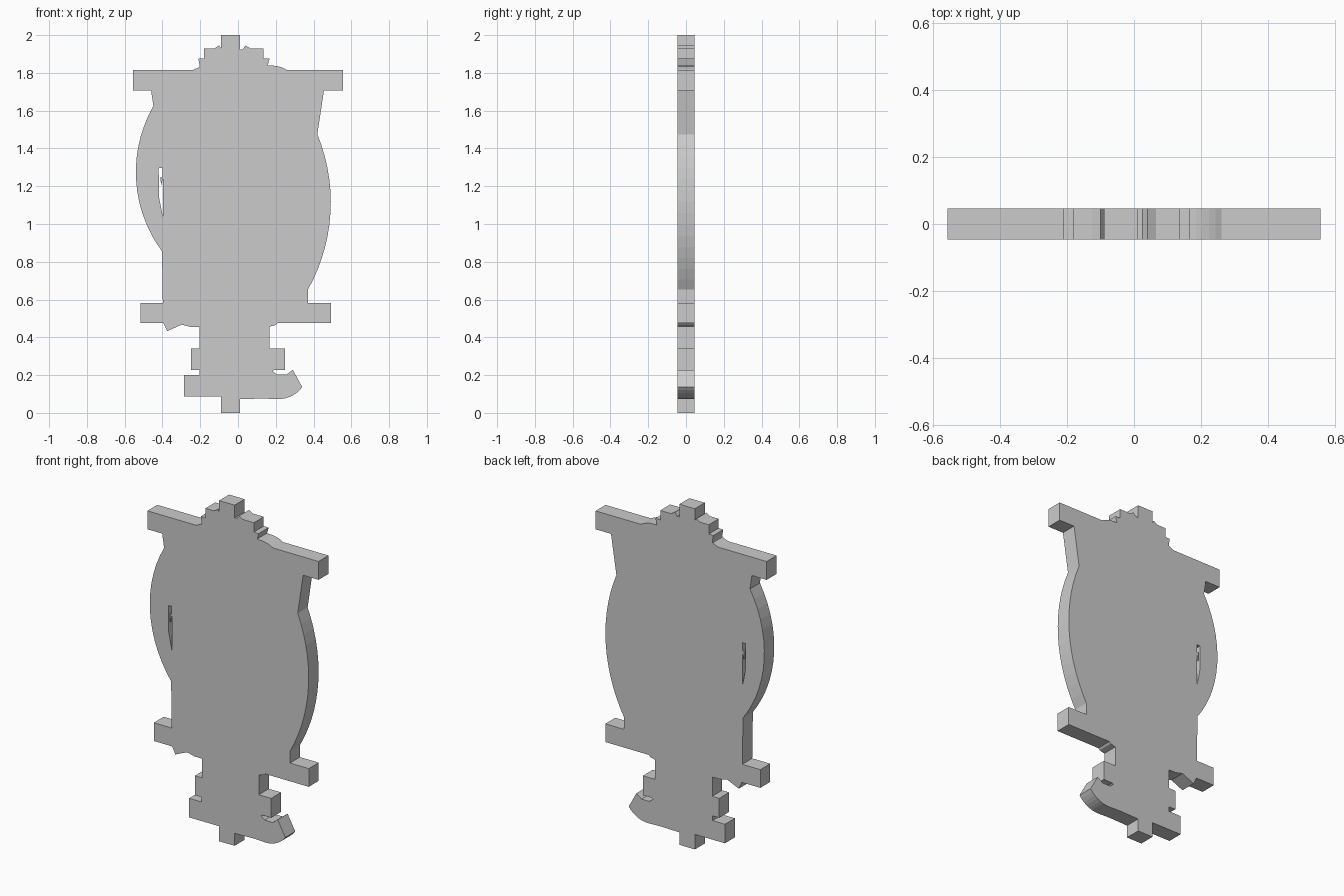
import bpy
from math import atan2, cos, sin, pi
from mathutils import Matrix, Vector

if "Cube" in bpy.data.objects:
    bpy.data.objects.remove(bpy.data.objects["Cube"])

HALF_THICKNESS = 0.046


def arc(a, b, c, n=14):
    """Points on the circle from a through b to c."""
    (ax, ay), (bx, by), (cx, cy) = a, b, c
    d = 2 * (ax * (by - cy) + bx * (cy - ay) + cx * (ay - by))
    sa, sb, sc = ax * ax + ay * ay, bx * bx + by * by, cx * cx + cy * cy
    ux = (sa * (by - cy) + sb * (cy - ay) + sc * (ay - by)) / d
    uy = (sa * (cx - bx) + sb * (ax - cx) + sc * (bx - ax)) / d
    r = (Vector(a) - Vector((ux, uy))).length
    ang = [atan2(p[1] - uy, p[0] - ux) for p in (a, b, c)]
    sweep, mid = (ang[2] - ang[0]) % (2 * pi), (ang[1] - ang[0]) % (2 * pi)
    if mid > sweep:
        sweep -= 2 * pi
    return [(ux + r * cos(ang[0] + sweep * i / n),
             uy + r * sin(ang[0] + sweep * i / n)) for i in range(n + 1)]


# Stepped crown, clockwise from the upper left
crown = [(-.24, 1.815), (-.205, 1.83), (-.203, 1.84), (-.21, 1.875), (-.18, 1.875),
         (-.18, 1.93), (-.125, 1.93), (-.1, 1.945), (-.09, 1.93), (-.09, 2),
         (.01, 2), (.01, 1.925), (.025, 1.925), (.04, 1.945), (.065, 1.93),
         (.135, 1.93), (.135, 1.875), (.167, 1.875), (.157, 1.84)]
crown += arc((.165, 1.838), (.215, 1.834), (.26, 1.815), 5)

# Right side: upper bar, bulging body, lower bar
right_side = [(.555, 1.815), (.555, 1.707), (.455, 1.707)]
right_side += arc((.42, 1.475), (.491, 1.10), (.37, .652))
right_side += [(.37, .582), (.492, .582), (.492, .475), (.21, .475)]

# Stem and foot, with the curled toe on the right
foot = [(.2, .465), (.168, .457), (.168, .342), (.248, .342), (.248, .228),
        (.19, .228), (.182, .222), (.205, .203), (.257, .203), (.29, .228)]
foot += arc((.34, .137), (.285, .09), (.21, .073), 7)
foot += [(.13, .076), (.01, .073), (.01, 0), (-.09, 0), (-.09, .088),
         (-.285, .088), (-.285, .2), (-.205, .2), (-.205, .228), (-.248, .228),
         (-.248, .342), (-.203, .342), (-.203, .455)]

# Left side: ragged edge, lower bar, handle bulge, upper bar
left_side = [(-.25, .455), (-.298, .467), (-.375, .433), (-.395, .475), (-.515, .475),
             (-.515, .582), (-.398, .582), (-.4, .68)]
left_side += arc((-.402, .855), (-.54, 1.24), (-.448, 1.625))
left_side += [(-.46, 1.707), (-.556, 1.707), (-.556, 1.815)]

# Narrow slit between handle and body
slit = [(-.42, 1.295), (-.4, 1.297), (-.4, 1.25), (-.41, 1.25), (-.408, 1.2),
        (-.398, 1.24), (-.398, 1.04), (-.418, 1.14)]

# Extrude the filled outline into a flat plate
curve = bpy.data.curves.new("plate_outline", 'CURVE')
curve.dimensions = '2D'
curve.fill_mode = 'BOTH'
curve.extrude = HALF_THICKNESS
for loop in (crown + right_side + foot + left_side, slit):
    spline = curve.splines.new('POLY')
    spline.points.add(len(loop) - 1)
    for point, (x, z) in zip(spline.points, loop):
        point.co = (x, z, 0, 1)
    spline.use_cyclic_u = True

plate = bpy.data.objects.new("flat_vase_plate", curve)
bpy.context.collection.objects.link(plate)
plate.matrix_world = Matrix.Rotation(pi / 2, 4, 'X')
bpy.context.view_layer.objects.active = plate
plate.select_set(True)
bpy.ops.object.convert(target='MESH')
bpy.ops.object.transform_apply(location=True, rotation=True, scale=True)
bpy.ops.object.shade_flat()
